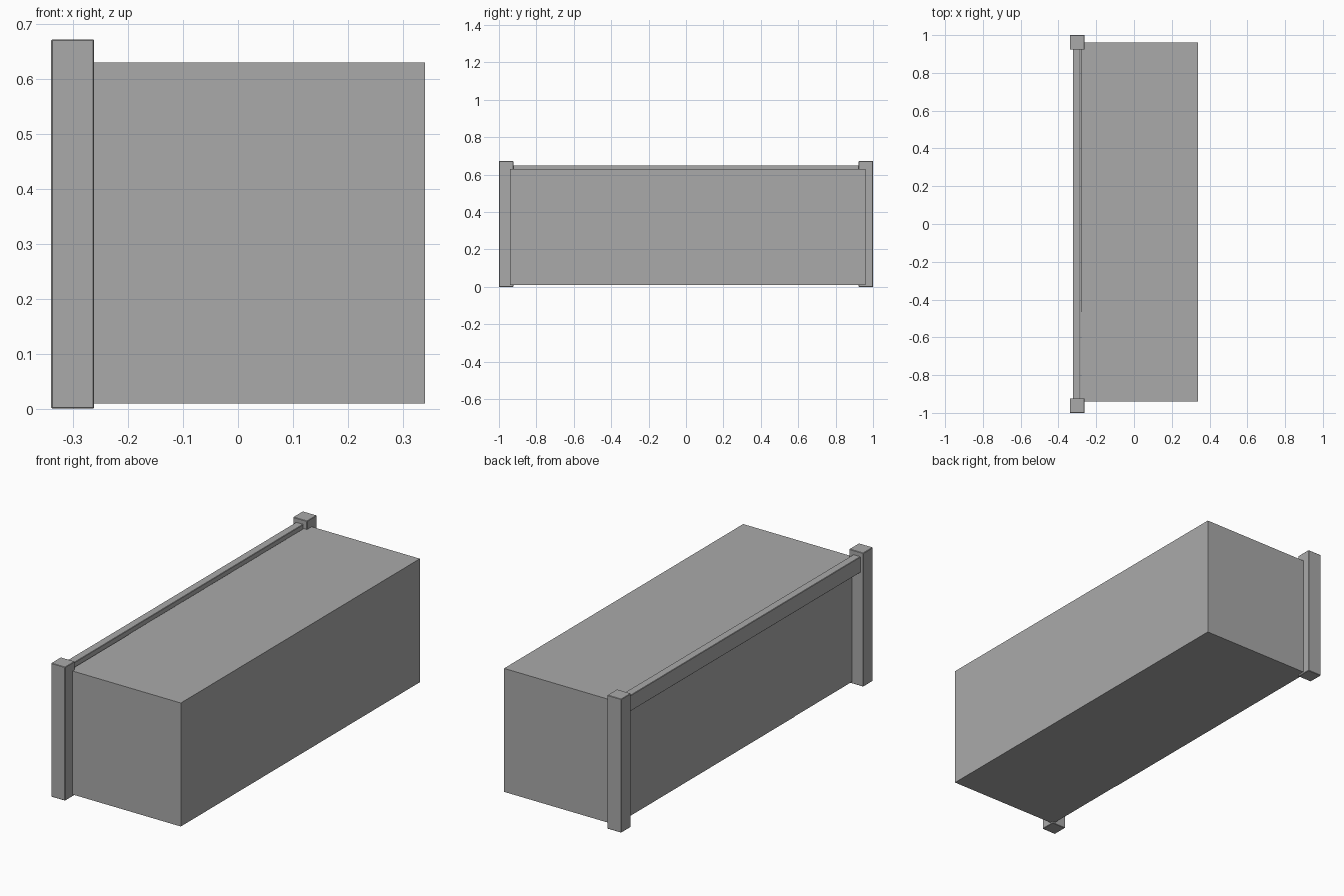
import bpy
from mathutils import Vector

cube = bpy.data.objects.get("Cube")
if cube:
    bpy.data.objects.remove(cube, do_unlink=True)

GREY = (0.4, 0.4, 0.4, 1.0)
grey = bpy.data.materials.new("plain_grey")
grey.use_nodes = True
grey.diffuse_color = GREY
grey.node_tree.nodes["Principled BSDF"].inputs["Base Color"].default_value = GREY


def box(name, low, high, bevel=0.0):
    """Flat-faced box between two opposite corners."""
    low, high = Vector(low), Vector(high)
    bpy.ops.mesh.primitive_cube_add(size=1, location=(low + high) / 2)
    obj = bpy.context.object
    obj.name = name
    obj.scale = high - low
    bpy.ops.object.transform_apply(location=False, rotation=False, scale=True)
    obj.data.materials.append(grey)
    if bevel:
        mod = obj.modifiers.new("soft_edges", "BEVEL")
        mod.width = bevel
        mod.segments = 1
    return obj


# Body: four equal blocks in a row
start, length = -0.94, 0.475
for i in range(4):
    y = start + i * length
    # the front block sits a hair further back, leaving a visible seam
    x = -0.278 if i == 0 else -0.28
    box(f"body_block_{i + 1}", (x, y, 0.009), (0.34, y + length, 0.63))

# Corner posts at both ends of the open side
for name, side in (("front_post", -1), ("back_post", 1)):
    y0, y1 = sorted((side * 0.923, side))
    box(name, (-0.34, y0, 0.0), (-0.262, y1, 0.672), bevel=0.002)

# Rail joining the posts along the top
box("top_rail", (-0.324, -0.93, 0.57), (-0.284, 0.93, 0.65), bevel=0.002)
